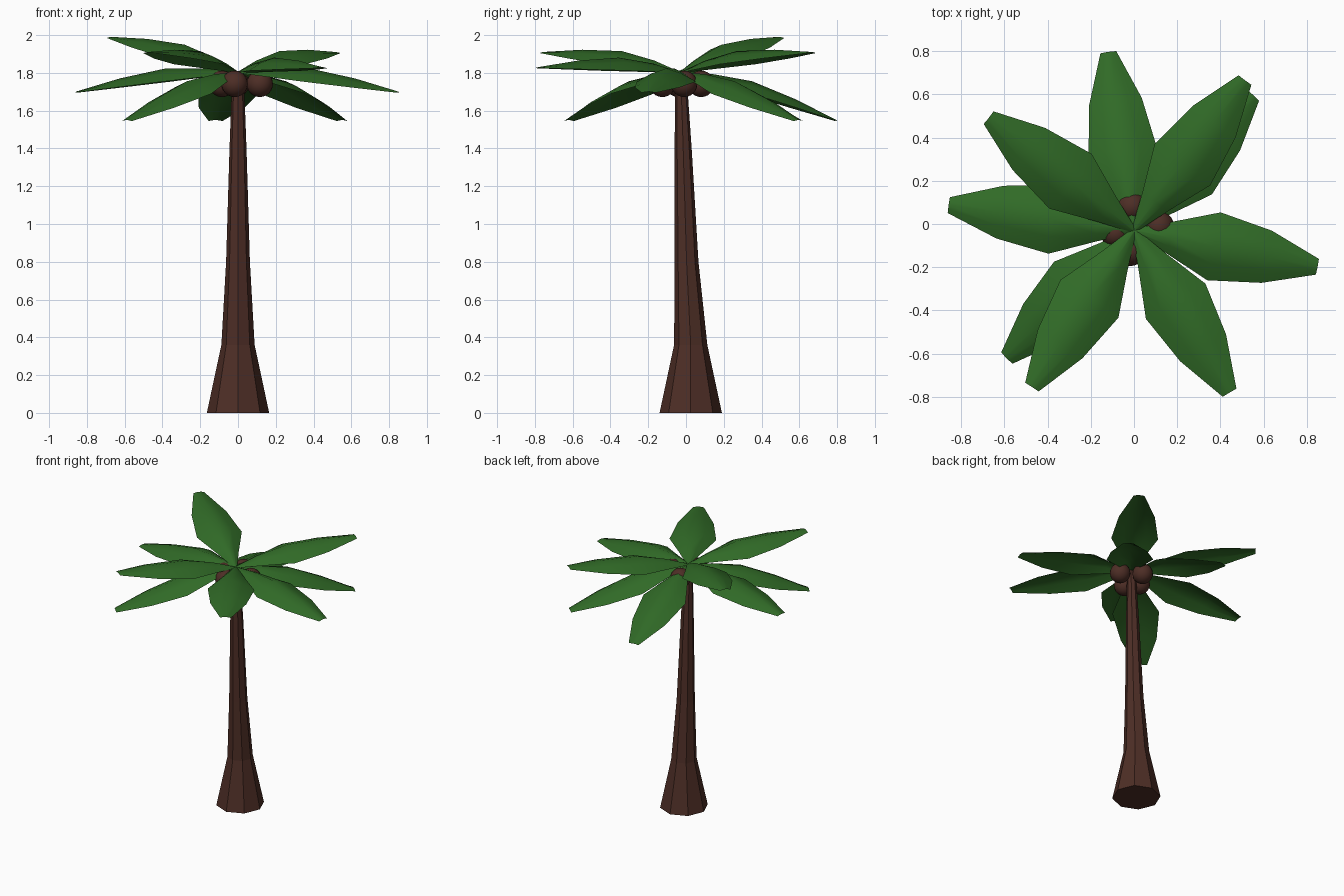
import bpy, bmesh, math
from mathutils import Matrix, Vector

cube = bpy.data.objects.get("Cube")
if cube:
    bpy.data.objects.remove(cube, do_unlink=True)


def make_material(name, rgb):
    mat = bpy.data.materials.new(name)
    mat.use_nodes = True
    mat.diffuse_color = (*rgb, 1)
    bsdf = mat.node_tree.nodes["Principled BSDF"]
    bsdf.inputs["Base Color"].default_value = (*rgb, 1)
    bsdf.inputs["Roughness"].default_value = 0.9
    return mat


leaf_green = make_material("leaf green", (0.03, 0.145, 0.02))
bark_brown = make_material("bark brown", (0.075, 0.027, 0.019))


def finish(bm, name, mat, smooth):
    mesh = bpy.data.meshes.new(name)
    for face in bm.faces:
        face.smooth = smooth
    bm.to_mesh(mesh)
    bm.free()
    mesh.materials.append(mat)
    obj = bpy.data.objects.new(name, mesh)
    bpy.context.collection.objects.link(obj)
    return obj


def bridge(bm, a, b, closed):
    n = len(a)
    for i in range(n if closed else n - 1):
        j = (i + 1) % n
        bm.faces.new((a[i], a[j], b[j], b[i]))


# Trunk: eight-sided rings (height, y offset, radius), flared foot, slight lean
SIDES = 8
bm = bmesh.new()
rings = []
for z, y, r in [(0, 0.025, 0.165), (0.36, 0.025, 0.088), (0.8, 0.003, 0.063),
                (1.4, -0.015, 0.045), (1.8, -0.028, 0.03)]:
    angles = [math.tau * i / SIDES for i in range(SIDES)]
    rings.append([bm.verts.new((r * math.cos(a), y + r * math.sin(a), z)) for a in angles])
for low, high in zip(rings, rings[1:]):
    bridge(bm, low, high, True)
bm.faces.new(rings[0][::-1])
bm.faces.new(rings[-1])
finish(bm, "trunk", bark_brown, False)

# Coconuts clustered under the crown
for i, (x, y) in enumerate([(-0.018, -0.125), (0.115, -0.01), (-0.01, 0.08), (-0.085, -0.04)]):
    bm = bmesh.new()
    bmesh.ops.create_uvsphere(bm, u_segments=20, v_segments=12, radius=0.07,
                              matrix=Matrix.Translation((x, y, 1.742)))
    finish(bm, f"coconut_{i + 1}", bark_brown, True)

# Fronds: one arched leaf blade, turned and pitched around the crown
CROWN = Vector((0, -0.03, 1.8))
LENGTH = 0.871
STATIONS = [(0, 0.012, 0.004), (0.17, 0.075, 0.045), (0.38, 0.16, 0.07),
            (0.63, 0.123, 0.047), (LENGTH, 0.037, 0.006)]  # distance, half width, crest
SECTION = [(-1, 0), (-0.5, 0.62), (0, 1), (0.5, 0.62), (1, 0)]


def frond(name, heading, tip_z):
    pitch = math.asin((tip_z - CROWN.z) / LENGTH)
    place = (Matrix.Translation(CROWN) @ Matrix.Rotation(math.radians(heading), 4, "Z")
             @ Matrix.Rotation(-pitch, 4, "Y"))
    bm = bmesh.new()
    rows = [[bm.verts.new(place @ Vector((d, s * half, h * crest))) for s, h in SECTION]
            for d, half, crest in STATIONS]
    for a, b in zip(rows, rows[1:]):
        bridge(bm, b, a, False)
    finish(bm, name, leaf_green, True)


FRONDS = [(98.2, 1.545), (53.6, 1.905), (48.6, 1.545), (-11.2, 1.695), (-59.5, 1.825),
          (236.9, 1.905), (225.1, 1.545), (172.2, 1.695), (142.2, 1.985)]
for i, (heading, tip_z) in enumerate(FRONDS):
    frond(f"frond_{i + 1}", heading, tip_z)
